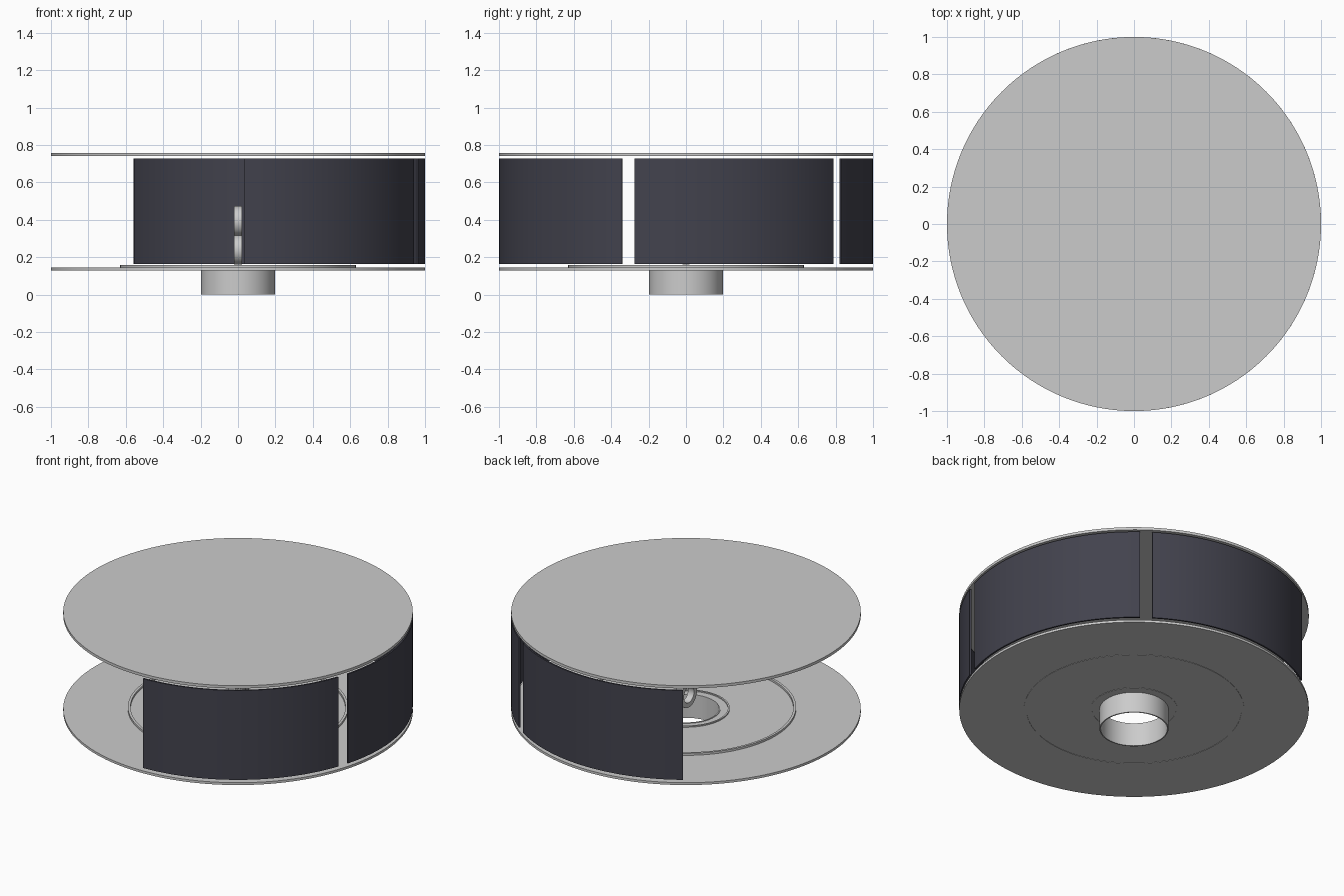
import bpy, bmesh
from math import cos, sin, radians

if "Cube" in bpy.data.objects:
    bpy.data.objects.remove(bpy.data.objects["Cube"])

DARK = bpy.data.materials.new("dark_panel")
DARK.diffuse_color = (0.055, 0.055, 0.075, 1)
DARK.use_nodes = True
DARK.node_tree.nodes["Principled BSDF"].inputs["Base Color"].default_value = DARK.diffuse_color


def band(name, r0, r1, z0, z1, a0=0, a1=360, steps=128, mat=None):
    """Rectangular section swept around z, full ring or arc."""
    full = a1 - a0 >= 360
    bm = bmesh.new()
    rows = []
    for i in range(steps if full else steps + 1):
        a = radians(a0 + (a1 - a0) * i / steps)
        rows.append([bm.verts.new((r * cos(a), r * sin(a), z))
                     for r, z in ((r0, z0), (r1, z0), (r1, z1), (r0, z1))])
    for i in range(steps):
        p, q = rows[i], rows[(i + 1) % len(rows)]
        for k in range(4):
            n = (k + 1) % 4
            bm.faces.new((p[k], q[k], q[n], p[n]))
    if not full:
        bm.faces.new(rows[0])
        bm.faces.new(rows[-1][::-1])
    bmesh.ops.recalc_face_normals(bm, faces=bm.faces)
    me = bpy.data.meshes.new(name)
    bm.to_mesh(me)
    bm.free()
    ob = bpy.data.objects.new(name, me)
    bpy.context.collection.objects.link(ob)
    if mat:
        me.materials.append(mat)
    return smooth(ob)


def smooth(ob):
    bpy.ops.object.select_all(action='DESELECT')
    ob.select_set(True)
    bpy.context.view_layer.objects.active = ob
    bpy.ops.object.shade_smooth_by_angle(angle=radians(30))
    return ob


# top disc
bpy.ops.mesh.primitive_cylinder_add(vertices=128, radius=1, depth=0.017,
                                    location=(0, 0, 0.7485))
bpy.context.object.name = "top_disc"
smooth(bpy.context.object)

# base disc with raised rings, and the open hub tube below
band("base_disc", 0.195, 1.0, 0.13, 0.145)
band("outer_track_ring", 0.615, 0.63, 0.128, 0.158)
band("inner_track_ring", 0.24, 0.25, 0.128, 0.152)
band("hub_tube", 0.19, 0.197, 0, 0.148)

# three of five equally spaced curved wall panels
for i, centre in enumerate((-54, 18, 90)):
    band(f"wall_panel_{i + 1}", 0.99, 1.0, 0.163, 0.727,
         centre - 34, centre + 34, 32, DARK)

# central upright loops, standing in the y-z plane
for name, z in (("lower_loop", 0.24), ("upper_loop", 0.393)):
    ob = band(name, 0.05, 0.08, -0.021, 0.021, steps=48)
    ob.rotation_euler.y = radians(90)
    ob.location.z = z
